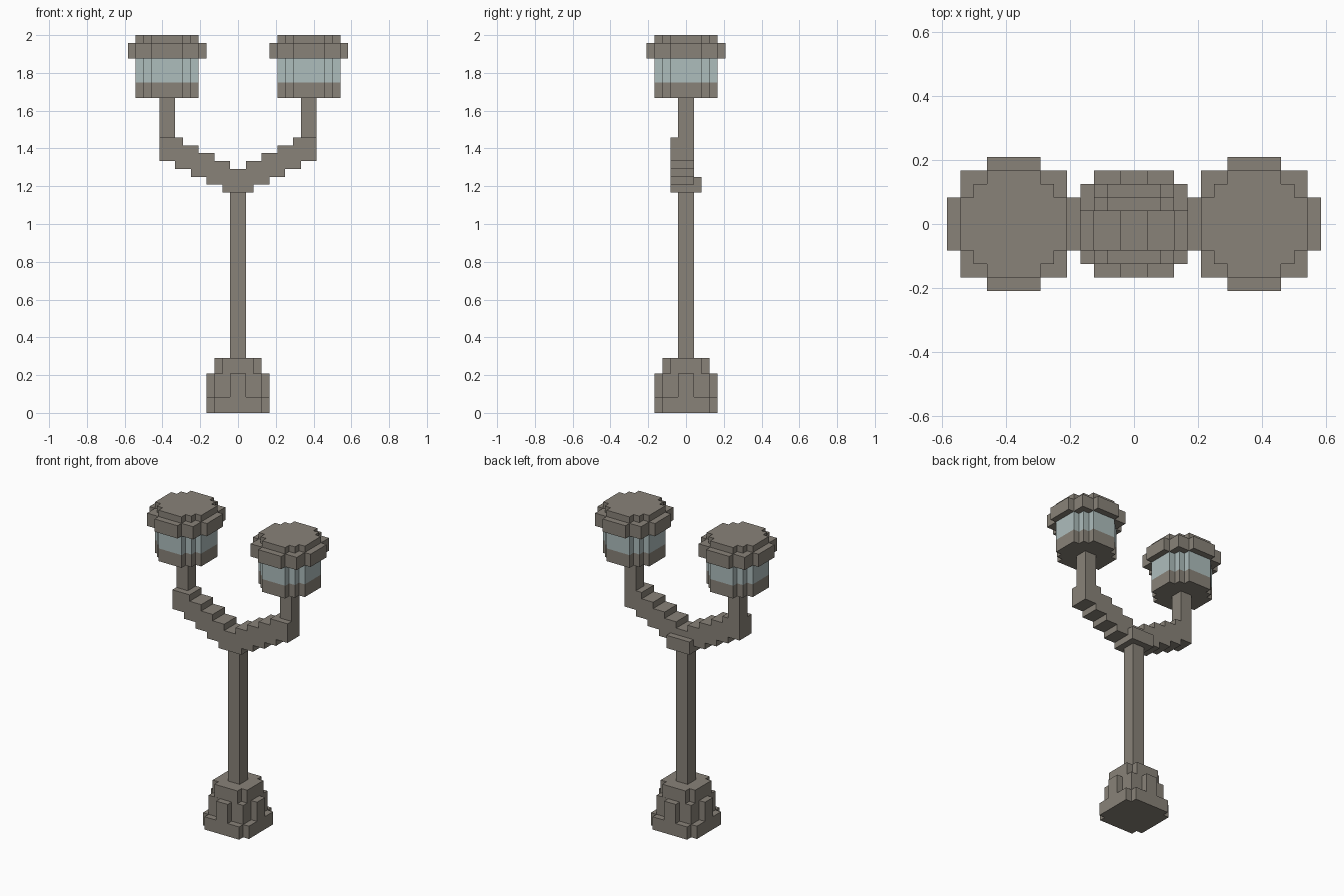
import bpy
import bmesh
from mathutils import Vector

U = 1 / 24  # size of one block

cube = bpy.data.objects.get("Cube")
if cube:
    bpy.data.objects.remove(cube, do_unlink=True)


def material(name, color):
    mat = bpy.data.materials.new(name)
    mat.use_nodes = True
    mat.diffuse_color = color
    bsdf = next(n for n in mat.node_tree.nodes if n.type == 'BSDF_PRINCIPLED')
    bsdf.inputs["Base Color"].default_value = color
    return mat


STONE = material("warm grey stone", (0.25, 0.225, 0.19, 1))
GLASS = material("pale blue glass", (0.42, 0.51, 0.505, 1))


def extrude(name, outline, direction, mat):
    """Flat outline (in blocks) swept along a direction."""
    bm = bmesh.new()
    face = bm.faces.new([bm.verts.new(Vector(p) * U) for p in outline])
    swept = bmesh.ops.extrude_face_region(bm, geom=[face], use_keep_orig=True)
    moved = [v for v in swept["geom"] if isinstance(v, bmesh.types.BMVert)]
    bmesh.ops.translate(bm, verts=moved, vec=Vector(direction) * U)
    bmesh.ops.recalc_face_normals(bm, faces=bm.faces)
    mesh = bpy.data.meshes.new(name)
    bm.to_mesh(mesh)
    bm.free()
    mesh.materials.append(mat)
    obj = bpy.data.objects.new(name, mesh)
    bpy.context.collection.objects.link(obj)
    return obj


def tier(name, steps, z0, z1, mat=STONE, cx=0):
    """Upright prism whose stepped corner is repeated on all four quarters."""
    corner = []
    for i, (x, y) in enumerate(steps):
        corner.append((x, y))
        if i + 1 < len(steps):
            corner.append((steps[i + 1][0], y))
    outline = []
    for _ in range(4):
        outline += [(cx + x, y, z0) for x, y in corner]
        corner = [(-y, x) for x, y in corner]
    return extrude(name, outline, (0, 0, z1 - z0), mat)


# Foot and pole
SQUARE = [(1, 1)]
tier("base_plinth", [(4, 3), (3, 4)], 0, 2)
tier("base_ribbed_block", [(4, 1), (3, 3), (1, 4)], 2, 5)
tier("base_collar", [(3, 2), (2, 3)], 5, 7)
tier("pole", SQUARE, 7, 28)

# Forked arms: stepped underside going out, stepped top coming back
half = []
for k in range(5):
    half += [(2 * k + 2, 28 + k), (2 * k + 2, 29 + k)]
half[-1] = (10, 35)
for k in range(4):
    half += [(7 - 2 * k, 35 - k), (7 - 2 * k, 34 - k)]
profile = half + [(-x, z) for x, z in reversed(half)]
extrude("forked_arms", [(x, -2, z) for x, z in profile], (0, 3, 0), STONE)

# Small bracket behind the fork
extrude("rear_bracket", [(-2, 1, 28), (2, 1, 28), (2, 1, 30), (-2, 1, 30)],
        (0, 1, 0), STONE)

# Two lamps
ROUND = [(4, 2), (3, 3), (2, 4)]
RIM = [(5, 2), (4, 4), (2, 5)]
for side, cx in (("left", 9), ("right", -9)):
    tier(side + "_post", SQUARE, 35, 40, cx=cx)
    tier(side + "_lamp_bowl", ROUND, 40, 42, cx=cx)
    tier(side + "_lamp_glass", ROUND, 42, 45, GLASS, cx)
    tier(side + "_lamp_rim", RIM, 45, 47, cx=cx)
    tier(side + "_lamp_cap", ROUND, 47, 48, cx=cx)
